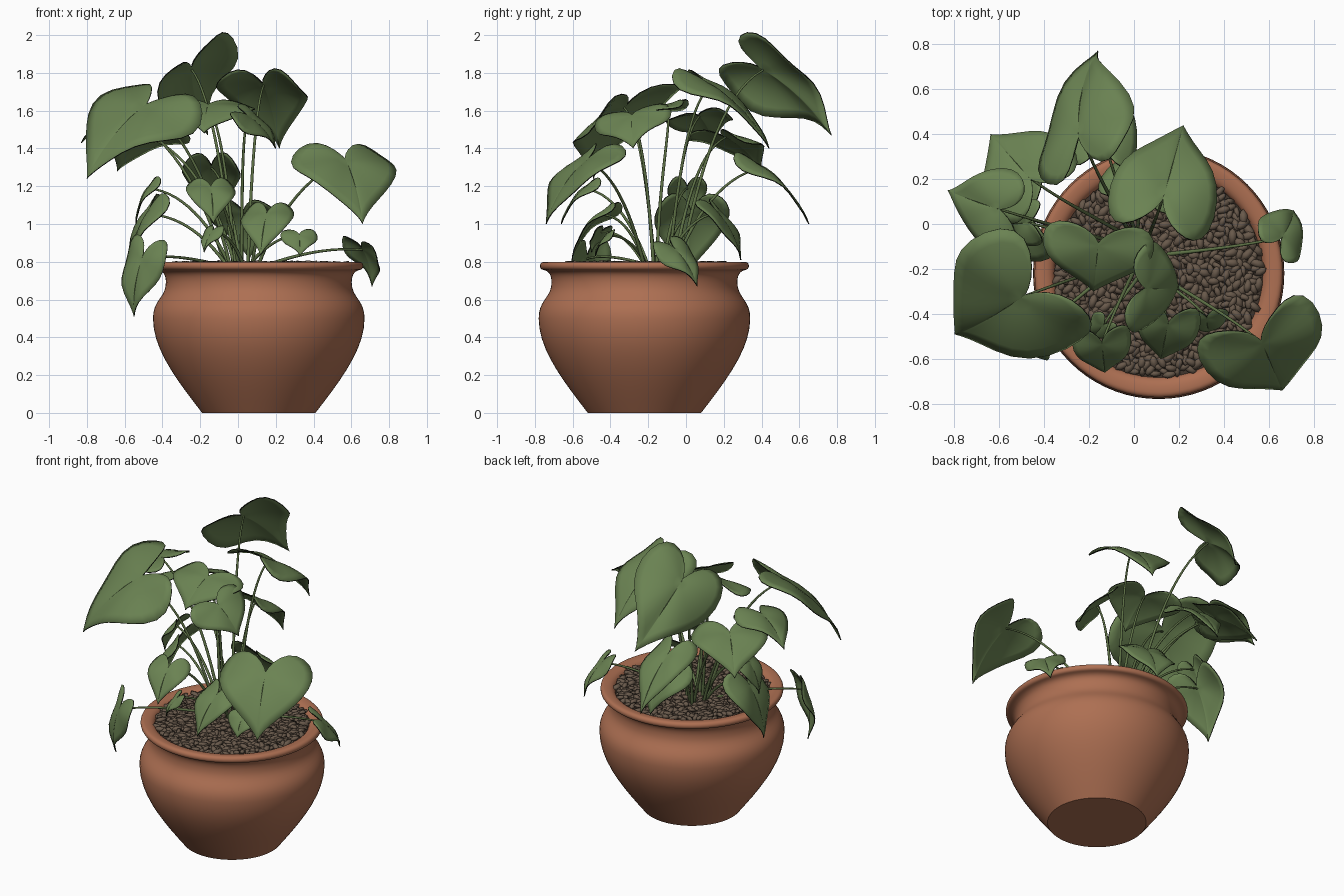
import bpy, bmesh, math, random
from mathutils import Vector, Matrix
from mathutils.geometry import interpolate_bezier

random.seed(7)
cube = bpy.data.objects.get("Cube")
if cube:
    bpy.data.objects.remove(cube, do_unlink=True)


def make_material(name, red, green, blue):
    mat = bpy.data.materials.new(name)
    mat.use_nodes = True
    colour = (red, green, blue, 1)
    mat.diffuse_color = colour
    mat.node_tree.nodes["Principled BSDF"].inputs["Base Color"].default_value = colour
    return mat


terracotta = make_material("terracotta", 0.42, 0.16, 0.085)
leaf_green = make_material("leaf green", 0.145, 0.225, 0.085)
leaf_edge = make_material("dark leaf edge", 0.01, 0.013, 0.007)
stem_green = make_material("stem green", 0.11, 0.165, 0.06)
pebble_brown = make_material("pebble brown", 0.14, 0.1, 0.07)
soil_brown = make_material("soil brown", 0.05, 0.035, 0.025)

UP = Vector((0, 0, 1))
POT_CENTRE = Vector((0.11, -0.22, 0))
ROOT = Vector((0.04, -0.14, 0.77))


def select_only(obj):
    bpy.ops.object.select_all(action='DESELECT')
    obj.select_set(True)
    bpy.context.view_layer.objects.active = obj


def add_mesh(name, bm, material, smooth_angle=60):
    mesh = bpy.data.meshes.new(name)
    bm.to_mesh(mesh)
    bm.free()
    obj = bpy.data.objects.new(name, mesh)
    bpy.context.collection.objects.link(obj)
    mesh.materials.append(material)
    select_only(obj)
    bpy.ops.object.shade_smooth_by_angle(angle=math.radians(smooth_angle))
    return obj


def lathe(name, profile, material, steps=72):
    bm = bmesh.new()
    verts = [bm.verts.new((radius, 0, z)) for radius, z in profile]
    edges = [bm.edges.new(pair) for pair in zip(verts, verts[1:])]
    bmesh.ops.spin(bm, geom=verts + edges, axis=UP, cent=(0, 0, 0),
                   angle=math.tau, steps=steps, use_duplicate=False)
    bmesh.ops.remove_doubles(bm, verts=bm.verts, dist=0.0005)
    bmesh.ops.recalc_face_normals(bm, faces=bm.faces)
    add_mesh(name, bm, material, 45).location = POT_CENTRE


def bend(start, handle_a, handle_b, end):
    """Smooth stretch of a profile, without its last point."""
    points = [Vector(p) for p in (start, handle_a, handle_b, end)]
    return [tuple(p[:2]) for p in interpolate_bezier(*points, 10)[:-1]]


# Round pot: flat foot, belly, shoulder, flared neck and rolled rim
foot, belly, neck, lip = (0.3, 0), (0.56, 0.5), (0.492, 0.69), (0.535, 0.757)
profile = [(0, 0)]
profile += bend(foot, (0.44, 0.18), (0.56, 0.34), belly)
profile += bend(belly, (0.56, 0.6), (0.492, 0.61), neck)
profile += bend(neck, (0.492, 0.73), (0.505, 0.75), lip)
profile += bend(lip, (0.56, 0.76), (0.56, 0.8), (0.53, 0.8))
profile += bend((0.53, 0.8), (0.49, 0.8), (0.46, 0.79), (0.46, 0.74))
lathe("pot", profile, terracotta)
lathe("soil", [(0, 0.77), (0.464, 0.77)], soil_brown)

# Elongated pebbles spread over the soil in a spiral
bm = bmesh.new()
COUNT = 760
for i in range(COUNT):
    radius = 0.455 * math.sqrt((i + 0.5) / COUNT)
    angle = i * math.pi * (3 - math.sqrt(5))
    spot = POT_CENTRE + Vector((radius * math.cos(angle), radius * math.sin(angle),
                                random.uniform(0.772, 0.79)))
    size = random.uniform(0.8, 1.2)
    turn = Matrix.Rotation(random.uniform(0, math.tau), 4, 'Z')
    tilt = Matrix.Rotation(random.uniform(-0.4, 0.4), 4, 'Y')
    shape = Matrix.Diagonal((0.036 * size, 0.018 * size, 0.014 * size, 1))
    bmesh.ops.create_icosphere(bm, subdivisions=1, radius=1,
                               matrix=Matrix.Translation(spot) @ turn @ tilt @ shape)
add_mesh("pebbles", bm, pebble_brown, 80)


def heart(angle):
    """Heart outline: distance from the lobes to the tip, and across."""
    along = (13 * math.cos(angle) - 5 * math.cos(2 * angle)
             - 2 * math.cos(3 * angle) - math.cos(4 * angle))
    across = math.copysign(abs(math.sin(angle)) ** 2.5, math.sin(angle))
    return (12 - along) / 29, across


def add_leaf(name, top, tip, breadth=0.63, roll=0, segments=40, rings=6):
    """Arched heart-shaped blade from lobes to tip, rolled about its midrib.
    Returns where its stalk joins and its direction."""
    top, tip = Vector(top), Vector(tip)
    length = tip - top
    size = length.length
    direction = length.normalized()
    level = UP.cross(direction).normalized()
    across = Matrix.Rotation(math.radians(roll), 3, direction) @ level
    normal = direction.cross(across)
    side = across * size * breadth * 0.6
    phase = random.uniform(0, math.tau)
    join = 0.28

    def place(u, v, wave):
        lift = 0.4 * u * (1 - u) + 0.1 * abs(v) * (1 - abs(v)) - 0.08 * v * v + wave
        return top + length * u + side * v + normal * lift * size

    bm = bmesh.new()
    centre = bm.verts.new(place(join, 0, 0))
    previous = None
    for ring in range(1, rings + 1):
        k = ring / rings
        loop = []
        for s in range(segments):
            angle = math.tau * s / segments
            u, v = heart(angle)
            wave = 0.045 * k * k * math.sin(angle) ** 2 * math.sin(5 * angle + phase)
            loop.append(bm.verts.new(place(join + (u - join) * k, v * k, wave)))
        for s in range(segments):
            n = (s + 1) % segments
            if previous:
                bm.faces.new((previous[s], loop[s], loop[n], previous[n]))
            else:
                bm.faces.new((centre, loop[s], loop[n]))
        previous = loop
    bmesh.ops.recalc_face_normals(bm, faces=bm.faces)
    leaf = add_mesh(name, bm, leaf_green, 70)
    leaf.data.materials.append(leaf_edge)
    solid = leaf.modifiers.new("thickness", 'SOLIDIFY')
    solid.thickness = 0.006
    solid.offset = 0
    solid.material_offset_rim = 1
    return place(join, 0, 0) - normal * 0.004, direction


# Upper leaves: middle of the lobes, tip, breadth and roll
upper_leaves = {
    "tall_back_leaf": ((-0.23, 0.23, 1.91), (-0.16, 0.77, 1.47), 0.64, -45),
    "big_right_leaf": ((-0.36, -0.22, 1.71), (-0.8, -0.49, 1.24), 0.82, -18),
    "big_left_leaf": ((0.52, -0.41, 1.42), (0.66, -0.74, 1), 0.86),
    "top_leaf": ((0.09, -0.03, 1.81), (0.22, 0.44, 1.4), 0.63),
    "back_right_leaf": ((-0.39, 0.12, 1.49), (-0.64, 0.4, 1.28), 0.9),
    "far_right_leaf": ((-0.51, 0.04, 1.59), (-0.83, 0.15, 1.43), 0.8, -10),
    "middle_leaf": ((-0.15, 0, 1.65), (-0.18, -0.3, 1.48), 1.2),
    "centre_leaf": ((-0.02, -0.28, 1.61), (0.2, -0.28, 1.4), 1.15, 15),
    "rear_leaf": ((-0.15, 0.26, 1.37), (-0.12, 0.65, 1), 0.48),
}

# Lower leaves mostly share one slimmer breadth
lower_leaves = {
    "hanging_right_leaf": ((-0.46, -0.5, 0.93), (-0.55, -0.5, 0.51), 0.56, -50),
    "small_right_leaf": ((-0.42, 0.01, 1.25), (-0.54, 0, 1)),
    "low_front_leaf": ((0.17, -0.36, 1.11), (0.12, -0.6, 0.83)),
    "front_leaf": ((-0.15, -0.46, 1.24), (-0.13, -0.66, 1), 0.7),
    "hanging_left_leaf": ((0.62, -0.12, 0.92), (0.71, 0.06, 0.67), 0.65, 20),
    "small_left_leaf": ((0.32, -0.38, 0.97), (0.33, -0.48, 0.83), 0.95),
    "low_back_leaf": ((0.01, 0.09, 1.13), (0.06, 0.29, 0.81), 0.8),
    "low_side_leaf": ((-0.4, 0.04, 1.16), (-0.58, 0.01, 0.72), 0.7),
    "tiny_front_leaf": ((-0.11, -0.42, 0.99), (-0.18, -0.5, 0.85)),
}

# One arching stalk to each leaf from the middle of the pot
stalks = bpy.data.curves.new("stalks", 'CURVE')
stalks.dimensions = '3D'
stalks.bevel_depth = 0.009
stalks.bevel_resolution = 2
stalks.resolution_u = 14
for name, shape in (upper_leaves | lower_leaves).items():
    end, direction = add_leaf(name, *shape)
    outward = (end - ROOT) * Vector((1, 1, 0))
    jitter = Vector((random.uniform(-0.03, 0.03), random.uniform(-0.03, 0.03), 0))
    start = ROOT + outward * 0.15 + jitter
    rise = UP * (end.z - start.z)
    spline = stalks.splines.new('BEZIER')
    spline.bezier_points.add(1)
    first, last = spline.bezier_points
    first.co, last.co = start, end
    first.handle_right = start + outward * 0.2 + rise * 0.55
    first.handle_left = start - UP * 0.05
    last.handle_left = end - outward * 0.3 - direction * 0.04 - rise * 0.12
    last.handle_right = end + direction * 0.05
    first.radius, last.radius = 1.1, 0.6

stalks.materials.append(stem_green)
stalk_obj = bpy.data.objects.new("stalks", stalks)
bpy.context.collection.objects.link(stalk_obj)
select_only(stalk_obj)
bpy.ops.object.convert(target='MESH')
